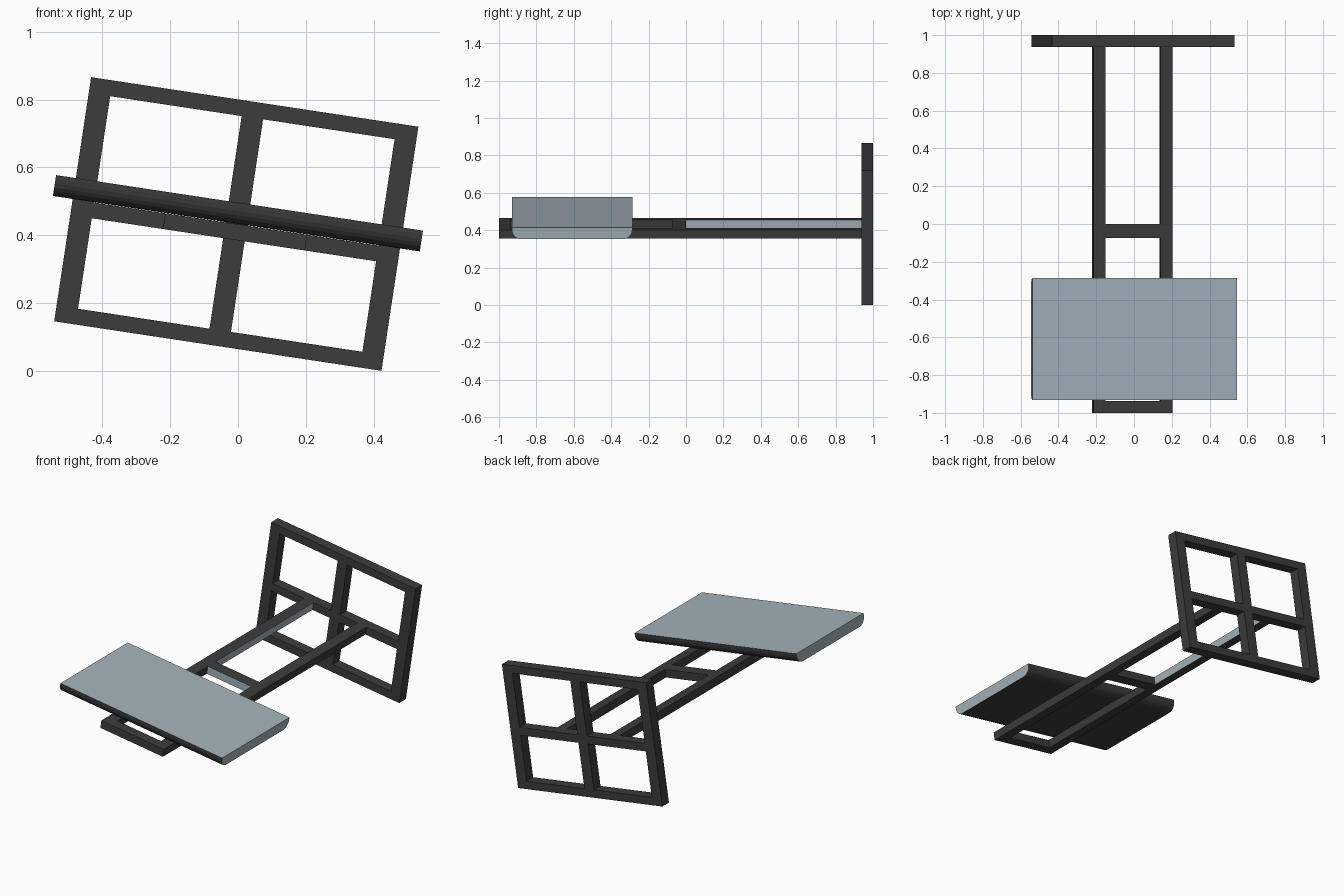
import bpy, bmesh, math
from mathutils import Matrix

if "Cube" in bpy.data.objects:
    bpy.data.objects.remove(bpy.data.objects["Cube"])

# Whole model leans sideways about the y axis
TILT = Matrix.Translation((-0.005, 0, 0.433)) @ Matrix.Rotation(math.radians(8.6), 4, 'Y')


def material(name, rgb):
    m = bpy.data.materials.new(name)
    m.diffuse_color = (*rgb, 1)
    m.use_nodes = True
    m.node_tree.nodes["Principled BSDF"].inputs["Base Color"].default_value = m.diffuse_color
    return m


DARK = material("charcoal", (0.045, 0.045, 0.045))
GREY = material("blue grey", (0.371, 0.445, 0.497))


def finish(name, bm, grey_rule=None):
    bmesh.ops.recalc_face_normals(bm, faces=bm.faces)
    bm.normal_update()
    for f in bm.faces:
        f.material_index = int(bool(grey_rule and grey_rule(f)))
    me = bpy.data.meshes.new(name)
    bm.to_mesh(me)
    bm.free()
    me.materials.append(DARK)
    me.materials.append(GREY)
    me.transform(TILT)
    ob = bpy.data.objects.new(name, me)
    bpy.context.collection.objects.link(ob)
    return ob


def boxes(name, specs, grey_rule=None):
    """Each spec is x0, x1, y0, y1, z0, z1 in the untilted frame."""
    bm = bmesh.new()
    for x0, x1, y0, y1, z0, z1 in specs:
        m = (Matrix.Translation(((x0 + x1) / 2, (y0 + y1) / 2, (z0 + z1) / 2))
             @ Matrix.Diagonal((x1 - x0, y1 - y0, z1 - z0, 1)))
        bmesh.ops.create_cube(bm, size=1, matrix=m)
    return finish(name, bm, grey_rule)


W, H = 0.488, 0.364        # window frame half sizes
B, T = 0.064, 0.047        # bar width and bar height
Y0, Y1 = 0.937, 1.0        # window frame depth

# Rear frame with four openings
bars = []
for x in (-W + B / 2, 0, W - B / 2):
    bars.append((x - B / 2, x + B / 2, Y0, Y1, -H, H))
for s in (-1, 1):
    a, b = sorted((s * B / 2, s * (W - B)))
    for z in (-H, -T, H - T):
        bars.append((a, b, Y0, Y1, z, z + T))
boxes("rear_frame", bars)

# Long rails; the left one has a pale inner face behind the middle rung
R = 0.2115
boxes("left_rail_front", [(-R, -R + B, -1, 0, -T, 0)])
boxes("left_rail_back", [(-R, -R + B, 0, Y0, -T, 0)], lambda f: f.normal.x > 0.9)
boxes("right_rail", [(R - B, R, -1, Y0, -T, 0)])

# Rungs between the rails
boxes("front_rung", [(-R + B, R - B, -1, -0.937, -T, 0)])
boxes("middle_rung", [(-R + B, R - B, -0.073, 0, -T, 0)], lambda f: f.normal.y < -0.9)

# Seat board: flat top, rounded lower long edges
L, YA, YB, ZB, ZT, RAD = 0.547, -0.931, -0.287, 0.001, 0.063, 0.05
profile = [(YB, ZT), (YA, ZT)]
for yc, start in ((YA + RAD, 180), (YB - RAD, 270)):
    for i in range(7):
        a = math.radians(start + 15 * i)
        profile.append((yc + RAD * math.cos(a), ZB + RAD + RAD * math.sin(a)))
bm = bmesh.new()
face = bm.faces.new([bm.verts.new((-L, y, z)) for y, z in profile])
ext = bmesh.ops.extrude_face_region(bm, geom=[face])
bmesh.ops.translate(bm, vec=(2 * L, 0, 0),
                    verts=[v for v in ext["geom"] if isinstance(v, bmesh.types.BMVert)])
finish("seat_board", bm, lambda f: f.normal.z > 0.9 or abs(f.normal.x) > 0.9)
